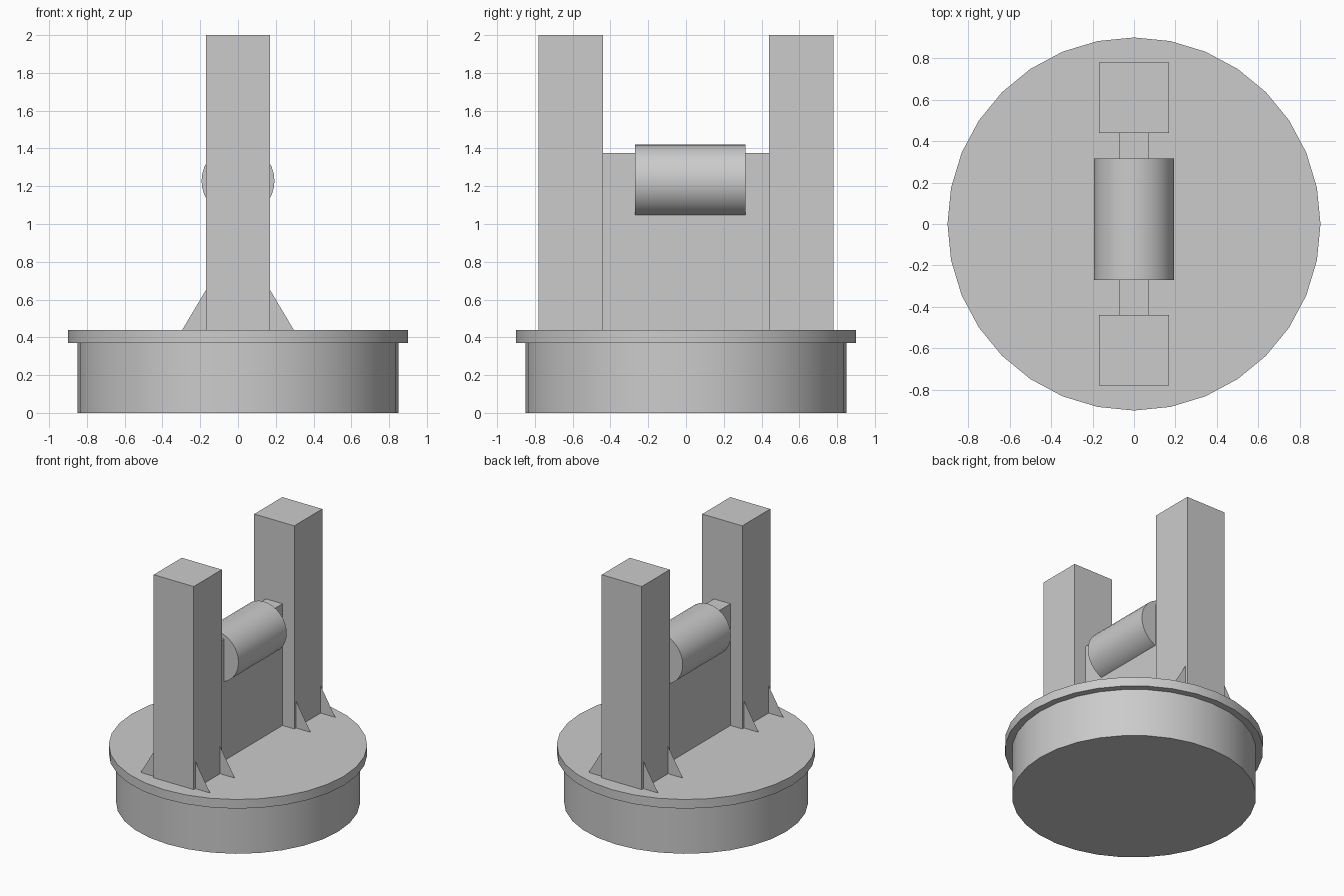
import bpy
import math

cube = bpy.data.objects.get("Cube")
if cube:
    bpy.data.objects.remove(cube, do_unlink=True)

# Single grey finish
grey = bpy.data.materials.new("plain_grey")
grey.use_nodes = True
colour = (0.6, 0.6, 0.6, 1)
grey.diffuse_color = colour
grey.node_tree.nodes["Principled BSDF"].inputs["Base Color"].default_value = colour


def box(name, half_x, y0, y1, z0, z1):
    bpy.ops.mesh.primitive_cube_add(size=1, location=(0, (y0 + y1) / 2, (z0 + z1) / 2))
    ob = bpy.context.object
    ob.name = name
    ob.scale = (2 * half_x, y1 - y0, z1 - z0)
    bpy.ops.object.transform_apply(location=False, rotation=False, scale=True)
    ob.data.materials.append(grey)


def cylinder(name, radius, depth, centre, tilt=0):
    bpy.ops.mesh.primitive_cylinder_add(vertices=32, radius=radius, depth=depth,
                                        location=centre, rotation=(tilt, 0, 0))
    ob = bpy.context.object
    ob.name = name
    ob.data.materials.append(grey)
    bpy.ops.object.shade_smooth_by_angle(angle=math.radians(30))


def gusset(name, side, y):
    # Thin sheet bracing a post against the deck
    mesh = bpy.data.meshes.new(name)
    mesh.from_pydata([(side * 0.17, y, 0.44), (side * 0.295, y, 0.44), (side * 0.17, y, 0.65)],
                     [], [(0, 1, 2)])
    mesh.materials.append(grey)
    bpy.context.collection.objects.link(bpy.data.objects.new(name, mesh))


# Round base with overhanging deck
cylinder("base_drum", 0.85, 0.37, (0, 0, 0.185))
cylinder("deck_plate", 0.9, 0.07, (0, 0, 0.405))

# Two posts, joined by a web
box("front_post", 0.17, -0.78, -0.44, 0.44, 2)
box("back_post", 0.17, 0.44, 0.78, 0.44, 2)
box("web_plate", 0.07, -0.44, 0.44, 0.44, 1.375)

# Roller through the web, slightly off centre
cylinder("roller", 0.193, 0.585, (0, 0.023, 1.228), math.pi / 2)

# Gussets on both sides of each post
for side, side_name in ((1, "left"), (-1, "right")):
    for end, end_name in ((-1, "front"), (1, "back")):
        for y, place in ((0.46, "inner"), (0.76, "outer")):
            gusset(f"{end_name}_{side_name}_{place}_gusset", side, end * y)
